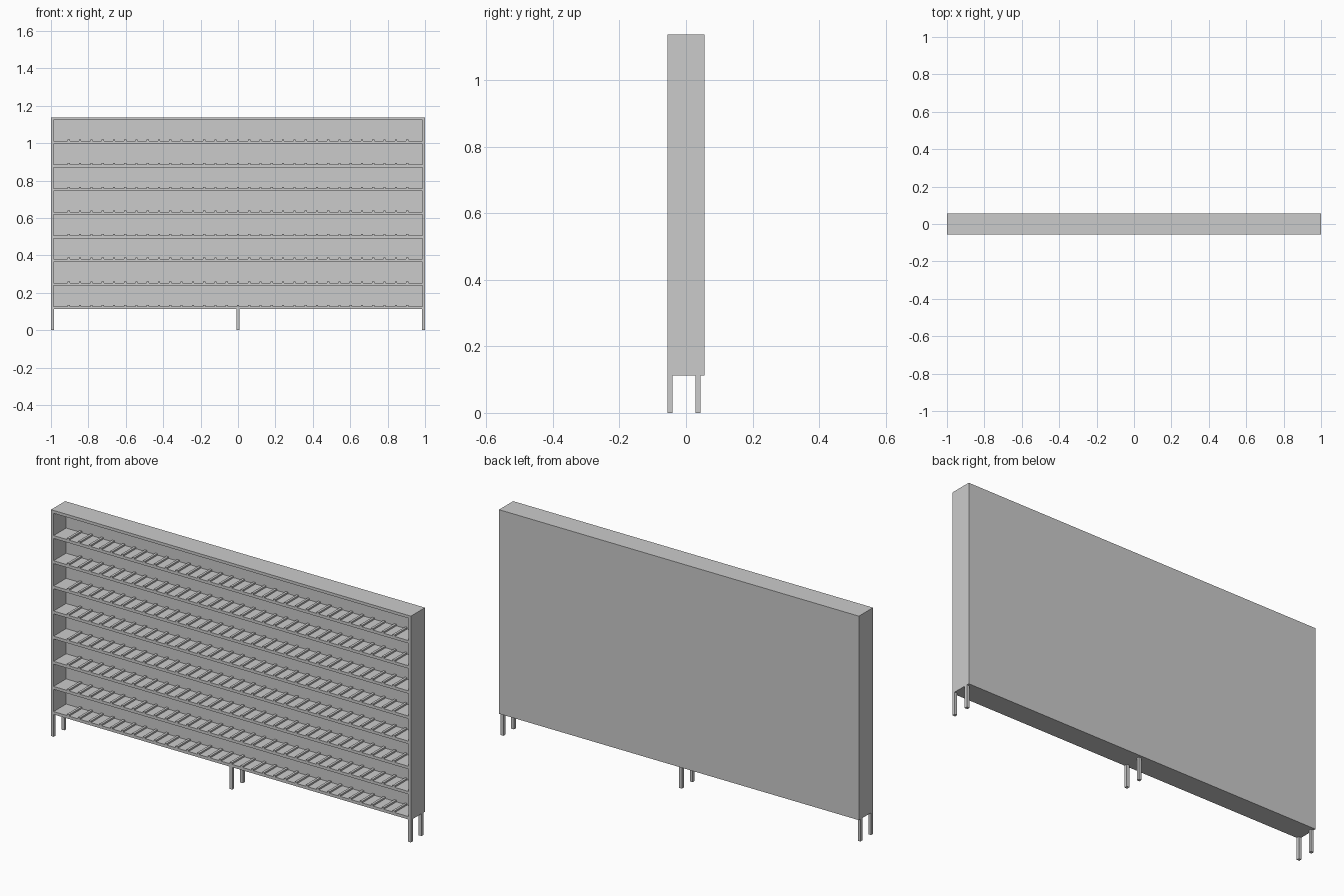
import bpy, bmesh

if "Cube" in bpy.data.objects:
    bpy.data.objects.remove(bpy.data.objects["Cube"])

W, Y0, Y1 = 1.0, -0.056, 0.056      # half width, front, back
Z0, Z1, T = 0.112, 1.137, 0.0145    # body bottom, top, board thickness
YB = 0.043                          # front of the back panel


def boxes(name, specs):
    """One object made of boxes given as (x0, x1, y0, y1, z0, z1)."""
    bm = bmesh.new()
    for x0, x1, y0, y1, z0, z1 in specs:
        vs = bmesh.ops.create_cube(bm, size=1)["verts"]
        for v in vs:
            v.co = ((x0 + x1) / 2 + v.co.x * (x1 - x0),
                    (y0 + y1) / 2 + v.co.y * (y1 - y0),
                    (z0 + z1) / 2 + v.co.z * (z1 - z0))
    me = bpy.data.meshes.new(name)
    bm.to_mesh(me)
    bm.free()
    ob = bpy.data.objects.new(name, me)
    bpy.context.collection.objects.link(ob)
    return ob


# Case: side panels and back panel
boxes("left_side", [(-W, -W + T, Y0, YB, Z0, Z1)])
boxes("right_side", [(W - T, W, Y0, YB, Z0, Z1)])
boxes("back_panel", [(-W, W, YB, Y1, Z0, Z1)])

# Nine horizontal boards, with a row of thin ribs on the lower eight
pitch = (Z1 - Z0 - T) / 8
for i in range(9):
    z = Z0 + i * pitch
    name = "bottom_board" if i == 0 else "top_board" if i == 8 else f"shelf_{i}"
    boxes(name, [(-W + T, W - T, Y0, YB, z, z + T)])
    if i < 8:
        zt = z + T
        boxes(f"shelf_ribs_{i + 1}",
              [(k * 0.0603 - 0.006, k * 0.0603 + 0.006, Y0, YB, zt, zt + 0.008)
               for k in range(-15, 16)])

# Legs: front and back pairs at the ends and the middle
L = 0.015
for side, x in (("left", -W), ("middle", -L / 2), ("right", W - L)):
    boxes(f"front_leg_{side}", [(x, x + L, Y0, Y0 + L, 0, Z0)])
    boxes(f"back_leg_{side}", [(x, x + L, YB - L, YB, 0, Z0)])
